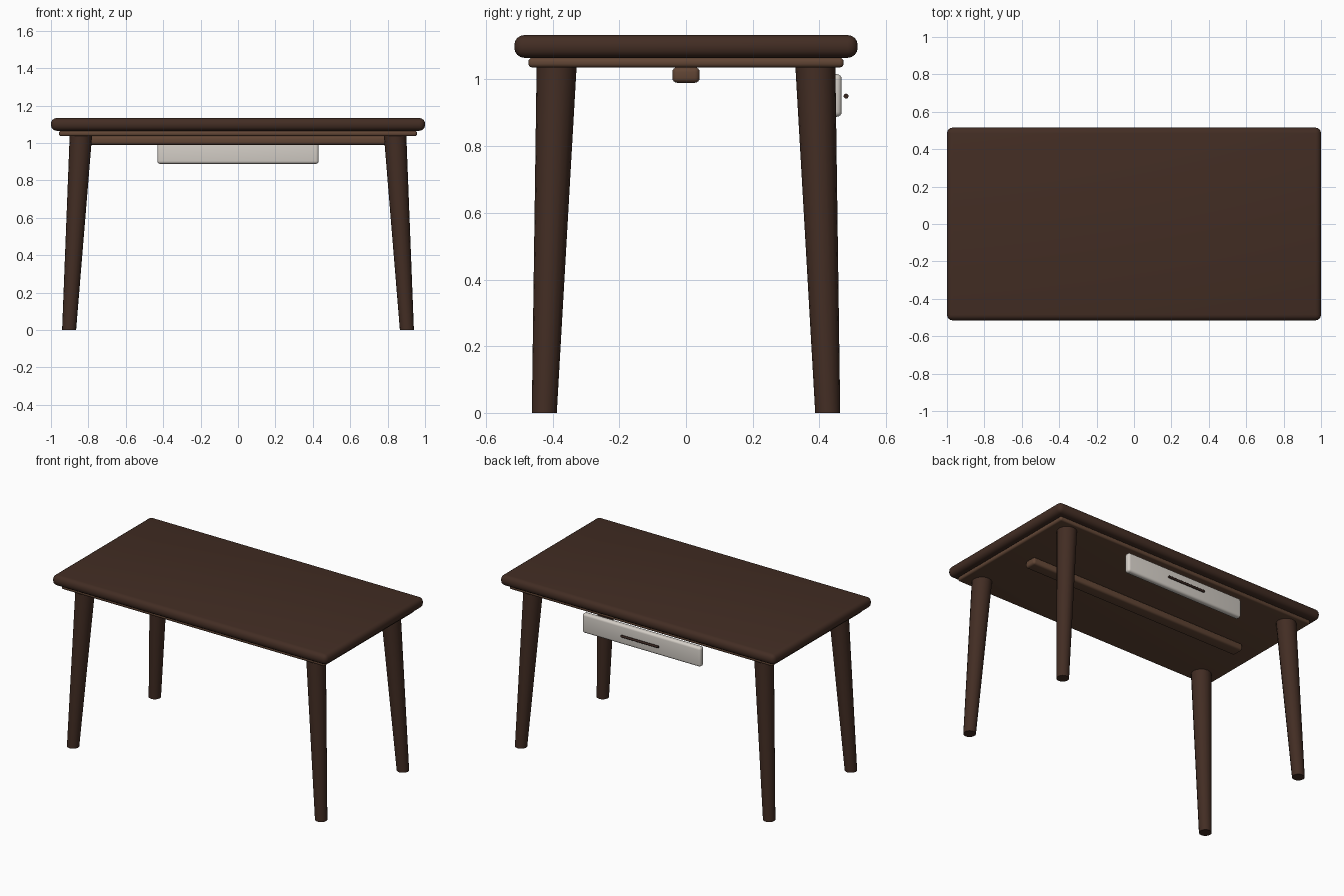
import bpy, bmesh, math
from mathutils import Matrix, Vector

if "Cube" in bpy.data.objects:
    bpy.data.objects.remove(bpy.data.objects["Cube"])


def material(name, rgb):
    m = bpy.data.materials.new(name)
    m.diffuse_color = (*rgb, 1)
    m.use_nodes = True
    m.node_tree.nodes["Principled BSDF"].inputs["Base Color"].default_value = m.diffuse_color
    return m


dark = material("dark walnut", (0.055, 0.026, 0.017))
mid = material("mid brown wood", (0.12, 0.06, 0.035))
pale = material("pale grey", (0.66, 0.62, 0.57))
black = material("handle brown", (0.04, 0.02, 0.015))


def finish(name, bm, mat):
    mesh = bpy.data.meshes.new(name)
    bm.to_mesh(mesh)
    bm.free()
    ob = bpy.data.objects.new(name, mesh)
    bpy.context.collection.objects.link(ob)
    mesh.materials.append(mat)
    bpy.ops.object.select_all(action='DESELECT')
    ob.select_set(True)
    bpy.context.view_layer.objects.active = ob
    bpy.ops.object.shade_smooth_by_angle(angle=math.radians(35))
    return ob


def rounded_box(name, lo, hi, radius, mat, segments=4):
    lo, hi = Vector(lo), Vector(hi)
    bm = bmesh.new()
    bmesh.ops.create_cube(bm, size=1)
    bmesh.ops.scale(bm, vec=hi - lo, verts=bm.verts)
    bmesh.ops.translate(bm, vec=(lo + hi) / 2, verts=bm.verts)
    bmesh.ops.bevel(bm, geom=bm.edges[:], offset=radius, segments=segments,
                    profile=0.5, affect='EDGES')
    return finish(name, bm, mat)


# Table top, the lip below it and the centre rail
rounded_box("table_top", (-1, -0.515, 1.065), (1, 0.515, 1.133), 0.03, dark)
rounded_box("under_top", (-0.957, -0.473, 1.036), (0.957, 0.473, 1.065), 0.012, mid)
rounded_box("centre_rail", (-0.8, -0.041, 0.99), (0.8, 0.041, 1.037), 0.015, mid)

# Drawer front and its bar handle at the back
rounded_box("drawer_front", (-0.431, 0.427, 0.888), (0.431, 0.467, 1.016), 0.015, pale)
bm = bmesh.new()
bmesh.ops.create_cone(bm, cap_ends=True, segments=12, radius1=0.0075, radius2=0.0075,
                      depth=0.27, matrix=Matrix.Translation((0, 0.48, 0.95))
                      @ Matrix.Rotation(math.pi / 2, 4, 'Y'))
finish("drawer_handle", bm, black)

# Four tapered, splayed legs with level ends
for sx, side in ((-1, "left"), (1, "right")):
    for sy, end in ((-1, "front"), (1, "back")):
        bm = bmesh.new()
        bmesh.ops.create_cone(bm, cap_ends=True, segments=16, radius1=0.0375,
                              radius2=0.06, depth=1.04,
                              matrix=Matrix.Translation((0, 0, 0.52)))
        for v in bm.verts:
            t = v.co.z / 1.04
            v.co.x += sx * (0.903 - 0.063 * t)
            v.co.y += sy * (0.425 - 0.037 * t)
        finish(f"{end}_{side}_leg", bm, dark)
